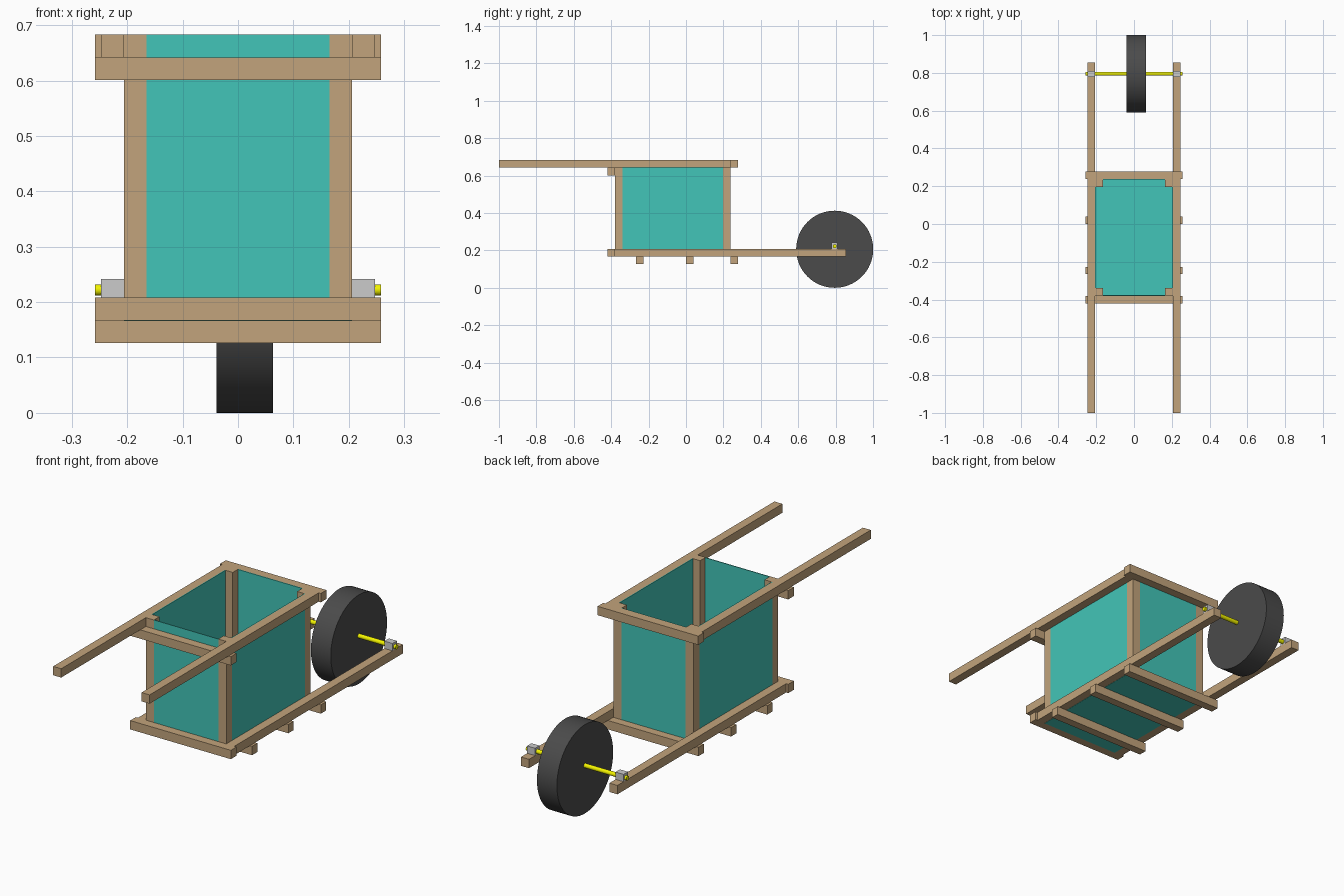
import bpy
from math import pi

if "Cube" in bpy.data.objects:
    bpy.data.objects.remove(bpy.data.objects["Cube"])


def material(name, rgb):
    m = bpy.data.materials.new(name)
    m.diffuse_color = (*rgb, 1)
    m.use_nodes = True
    m.node_tree.nodes["Principled BSDF"].inputs["Base Color"].default_value = m.diffuse_color
    return m


WOOD = material("wood", (0.54, 0.37, 0.20))
TEAL = material("teal_panel", (0.055, 0.56, 0.48))
RUBBER = material("rubber", (0.07, 0.07, 0.07))
YELLOW = material("yellow_axle", (0.9, 0.9, 0.0))


def box(name, x, y, z, mat=None):
    """Box from (min, max) ranges on each axis."""
    bpy.ops.mesh.primitive_cube_add(
        size=1, location=[(a + b) / 2 for a, b in (x, y, z)])
    ob = bpy.context.object
    ob.name = name
    ob.scale = [b - a for a, b in (x, y, z)]
    bpy.ops.object.transform_apply(location=False, rotation=False, scale=True)
    if mat:
        ob.data.materials.append(mat)
    return ob


def pair(name, x, y, z, mat=None):
    """Matching left and right boxes; x is given for the right side."""
    box("right_" + name, x, y, z, mat)
    box("left_" + name, (-x[1], -x[0]), y, z, mat)


def cylinder(name, x, y, z, radius, sides, mat):
    """Cylinder lying along x."""
    bpy.ops.mesh.primitive_cylinder_add(
        vertices=sides, radius=radius, depth=x[1] - x[0],
        location=((x[0] + x[1]) / 2, y, z), rotation=(0, pi / 2, 0))
    ob = bpy.context.object
    ob.name = name
    ob.data.materials.append(mat)
    bpy.ops.object.shade_smooth_by_angle()


TOP, BASE = 0.683, 0.167          # frame top and floor level
T = 0.041                         # timber thickness
FRONT, BACK = -0.38, 0.238        # outer faces of the box
SIDE = 0.206                      # outer half width of the box
BAR = (-0.258, 0.258)             # crossbar length
SKIN = 0.004                      # panel thickness

# Corner posts
pair("front_post", (SIDE - T, SIDE), (FRONT, FRONT + T), (BASE, TOP), WOOD)
pair("back_post", (SIDE - T, SIDE), (BACK - T, BACK), (BASE, TOP), WOOD)

# Long handles and lower rails
pair("handle", (SIDE, SIDE + T), (-1, BACK), (TOP - T, TOP), WOOD)
pair("lower_rail", (SIDE, SIDE + T), (FRONT, 0.855), (BASE, BASE + T), WOOD)

# Crossbars
box("front_upper_crossbar", BAR, (FRONT - T, FRONT), (TOP - 2 * T, TOP - T), WOOD)
box("back_upper_crossbar", BAR, (BACK, BACK + T), (TOP - T, TOP), WOOD)
box("front_lower_crossbar", BAR, (FRONT - T, FRONT), (BASE, BASE + T), WOOD)
for i, y in enumerate((-0.266, 0.0, BACK)):
    box(f"floor_support_{i + 1}", BAR, (y, y + T - 0.002), (BASE - T, BASE), WOOD)

# Thin panels flush with the outside of the posts
inner = SIDE - T
box("front_panel", (-inner, inner), (FRONT, FRONT + SKIN), (BASE, TOP), TEAL)
box("back_panel", (-inner, inner), (BACK - SKIN, BACK), (BASE, TOP), TEAL)
pair("side_panel", (SIDE - SKIN, SIDE), (FRONT + T, BACK - T), (BASE, TOP), TEAL)
box("floor_panel", (-SIDE, SIDE), (FRONT, BACK), (BASE - 0.001, BASE + SKIN), TEAL)

# Wheel, axle and bearing blocks
cylinder("wheel", (-0.039, 0.063), 0.795, 0.206, 0.206, 64, RUBBER)
cylinder("axle", BAR, 0.795, 0.222, 0.01, 24, YELLOW)
pair("bearing_block", (SIDE, SIDE + T), (0.778, 0.81), (BASE + T, 0.242))
